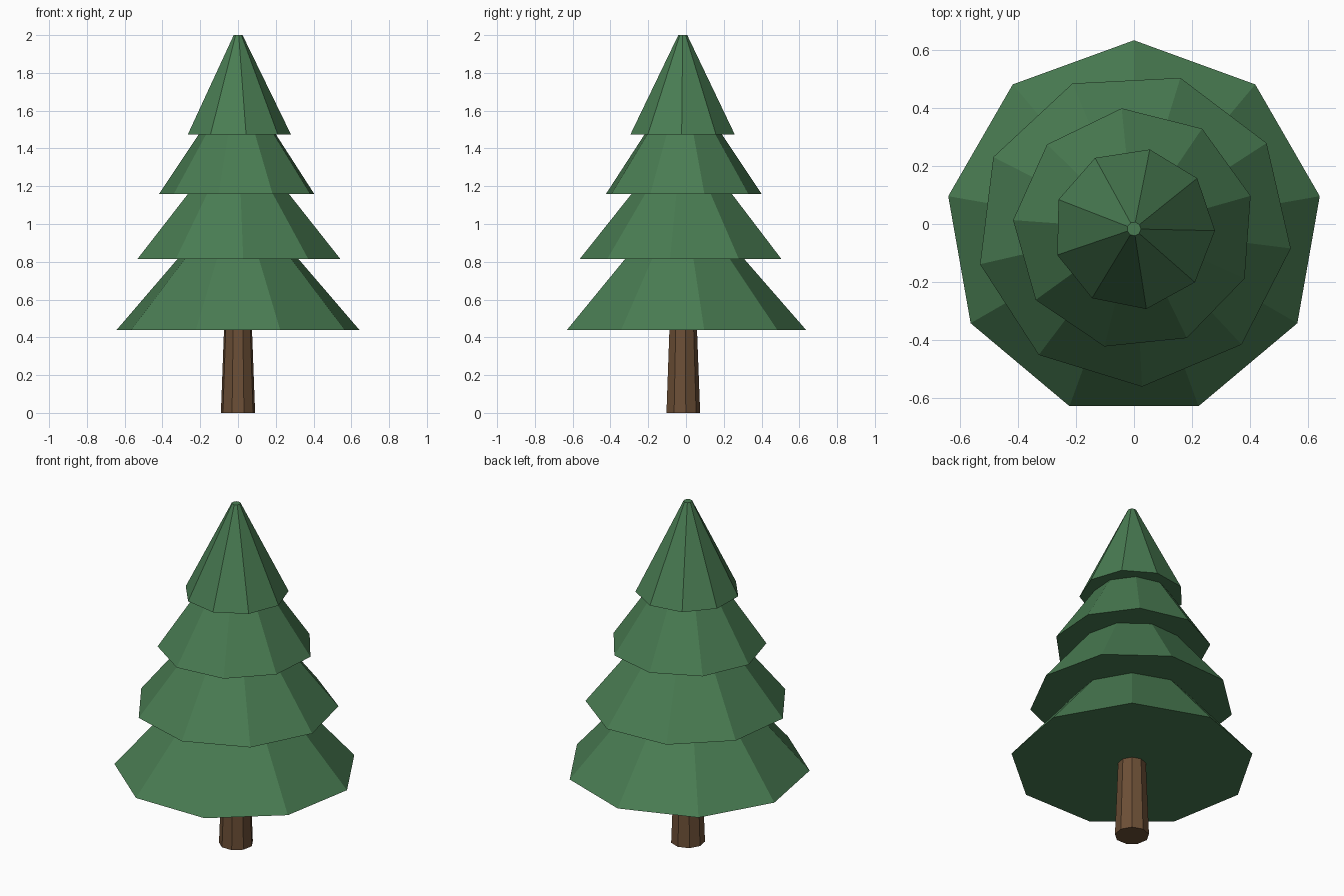
import bpy
import math

SIDES = 9
CENTRE_Y = -0.017

if "Cube" in bpy.data.objects:
    bpy.data.objects.remove(bpy.data.objects["Cube"], do_unlink=True)


def make_material(name, rgb):
    mat = bpy.data.materials.new(name)
    mat.use_nodes = True
    colour = (*rgb, 1.0)
    mat.diffuse_color = colour
    bsdf = next(n for n in mat.node_tree.nodes if n.type == 'BSDF_PRINCIPLED')
    bsdf.inputs["Base Color"].default_value = colour
    bsdf.inputs["Roughness"].default_value = 0.9
    return mat


def frustum(name, z, height, r_bottom, r_top, turn, mat):
    """Flat-shaded nine-sided cone section standing on height z."""
    bpy.ops.mesh.primitive_cone_add(
        vertices=SIDES, radius1=r_bottom, radius2=r_top, depth=height,
        location=(0, CENTRE_Y, z + height / 2), rotation=(0, 0, turn))
    obj = bpy.context.object
    obj.name = obj.data.name = name
    obj.data.materials.append(mat)
    return obj


green = make_material("needle green", (0.067, 0.202, 0.085))
brown = make_material("bark brown", (0.150, 0.078, 0.037))

# Trunk, running a little way into the lowest branches
frustum("trunk", 0.0, 0.5, 0.092, 0.073, 0.0, brown)

# Branch tiers, each twisted against the one below
tiers = [
    ("lowest_branches", 0.44, 0.72, 0.652),
    ("lower_branches", 0.815, 0.655, 0.546),
    ("upper_branches", 1.16, 0.59, 0.419),
    ("top_branches", 1.475, 0.525, 0.28),
]
for i, (name, z, height, radius) in enumerate(tiers):
    frustum(name, z, height, radius, 0.024, 0.4 * i, green)
